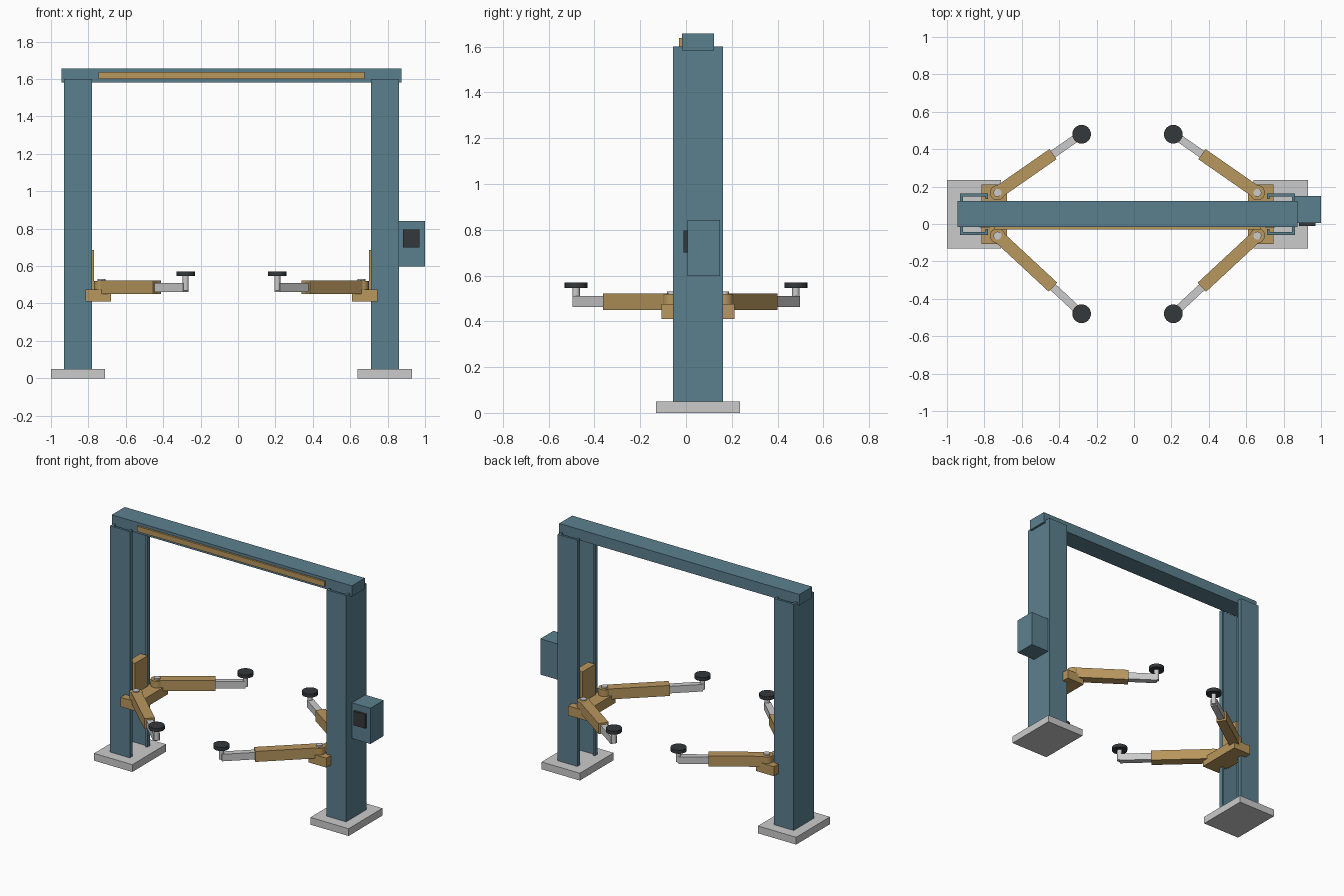
import bpy, bmesh, math
from mathutils import Matrix, Vector

if "Cube" in bpy.data.objects:
    bpy.data.objects.remove(bpy.data.objects["Cube"])

CX = -0.035   # mirror plane between the two columns
CY = 0.0525   # depth centre of the columns


def material(name, rgb):
    m = bpy.data.materials.new(name)
    m.diffuse_color = (*rgb, 1)
    m.use_nodes = True
    m.node_tree.nodes["Principled BSDF"].inputs["Base Color"].default_value = m.diffuse_color
    return m


BLUE = material("blue_paint", (0.105, 0.216, 0.275))
GOLD = material("ochre_paint", (0.48, 0.31, 0.11))
DARK = material("dark_rubber", (0.035, 0.04, 0.045))


def finish(name, bm, mat=None):
    bmesh.ops.recalc_face_normals(bm, faces=bm.faces)
    me = bpy.data.meshes.new(name)
    bm.to_mesh(me)
    bm.free()
    ob = bpy.data.objects.new(name, me)
    bpy.context.collection.objects.link(ob)
    if mat:
        me.materials.append(mat)
    return ob


def box(name, xs, ys, zs, mat=None):
    lo, hi = zip(*(sorted(r) for r in (xs, ys, zs)))
    lo, hi = Vector(lo), Vector(hi)
    bm = bmesh.new()
    bmesh.ops.create_cube(bm, size=1, matrix=Matrix.Translation((lo + hi) / 2)
                          @ Matrix.Diagonal((*(hi - lo), 1)))
    return finish(name, bm, mat)


def cylinder(name, x, y, zs, r, mat=None, sides=24):
    bm = bmesh.new()
    bmesh.ops.create_cone(bm, cap_ends=True, segments=sides, radius1=r, radius2=r,
                          depth=zs[1] - zs[0],
                          matrix=Matrix.Translation((x, y, sum(zs) / 2)))
    ob = finish(name, bm, mat)
    for p in ob.data.polygons:
        p.use_smooth = len(p.vertices) == 4
    ob.data.set_sharp_from_angle(angle=math.radians(40))
    return ob


def beam(name, a, b, width, zs, mat=None):
    # box running from plan point a to plan point b
    d = b - a
    mid = (a + b) / 2
    bm = bmesh.new()
    bmesh.ops.create_cube(bm, size=1, matrix=Matrix.Translation((mid.x, mid.y, sum(zs) / 2))
                          @ Matrix.Rotation(math.atan2(d.y, d.x), 4, 'Z')
                          @ Matrix.Diagonal((d.length, width, zs[1] - zs[0], 1)))
    return finish(name, bm, mat)


def prism(name, outline, zs, mat=None):
    bm = bmesh.new()
    face = bm.faces.new([bm.verts.new((x, y, zs[0])) for x, y in outline])
    ext = bmesh.ops.extrude_face_region(bm, geom=[face])
    bmesh.ops.translate(bm, vec=(0, 0, zs[1] - zs[0]),
                        verts=[v for v in ext["geom"] if isinstance(v, bmesh.types.BMVert)])
    return finish(name, bm, mat)


def arm(label, pivot, tip):
    a, b = Vector(pivot), Vector(tip)
    beam(label + "_arm_tube", a, a.lerp(b, 0.66), 0.066, (0.45, 0.522), GOLD)
    beam(label + "_arm_extension", a.lerp(b, 0.5), b, 0.042, (0.462, 0.51))
    cylinder(label + "_arm_hub", a.x, a.y, (0.45, 0.52), 0.04, GOLD)
    cylinder(label + "_pivot_pin", a.x, a.y, (0.43, 0.53), 0.021)
    cylinder(label + "_pad_post", b.x, b.y, (0.47, 0.55), 0.016)
    cylinder(label + "_lift_pad", b.x, b.y, (0.546, 0.57), 0.05, DARK)


for side, s in (("left", -1), ("right", 1)):
    def X(d):
        return CX + s * d

    # base plate and lipped channel column, open toward the middle
    box(side + "_base_plate", (X(0.675), X(0.965)), (CY - 0.183, CY + 0.183), (0, 0.05))
    half = [(0.745, 0.08), (0.745, 0.11), (0.895, 0.11)]
    inner = [(0.88, 0.095), (0.76, 0.095), (0.76, 0.08)]
    top = half + [(d, -h) for d, h in reversed(half)]
    back = [(d, -h) for d, h in reversed(inner)] + inner
    prism(side + "_column", [(X(d), CY + h) for d, h in top + back], (0.05, 1.6), BLUE)

    # sliding carriage
    box(side + "_carriage_slide", (X(0.735), X(0.79)), (CY - 0.07, CY + 0.07), (0.41, 0.685), GOLD)
    box(side + "_carriage_crossbar", (X(0.645), X(0.78)), (CY - 0.16, CY + 0.16), (0.41, 0.475), GOLD)

    # swing arms
    arm(side + "_front", (X(0.695), -0.062), (X(0.245), -0.48))
    arm(side + "_rear", (X(0.695), 0.167), (X(0.245), 0.48))

# overhead beam with its front strip
box("overhead_beam", (-0.945, 0.875), (-0.017, 0.123), (1.582, 1.656), BLUE)
box("overhead_strip", (-0.745, 0.676), (-0.03, -0.015), (1.6, 1.637), GOLD)

# power unit on the right column
box("power_unit_box", (0.858, 1.0), (0.006, 0.149), (0.597, 0.842), BLUE)
box("power_unit_panel", (0.882, 0.97), (-0.01, 0.01), (0.7, 0.796), DARK)
